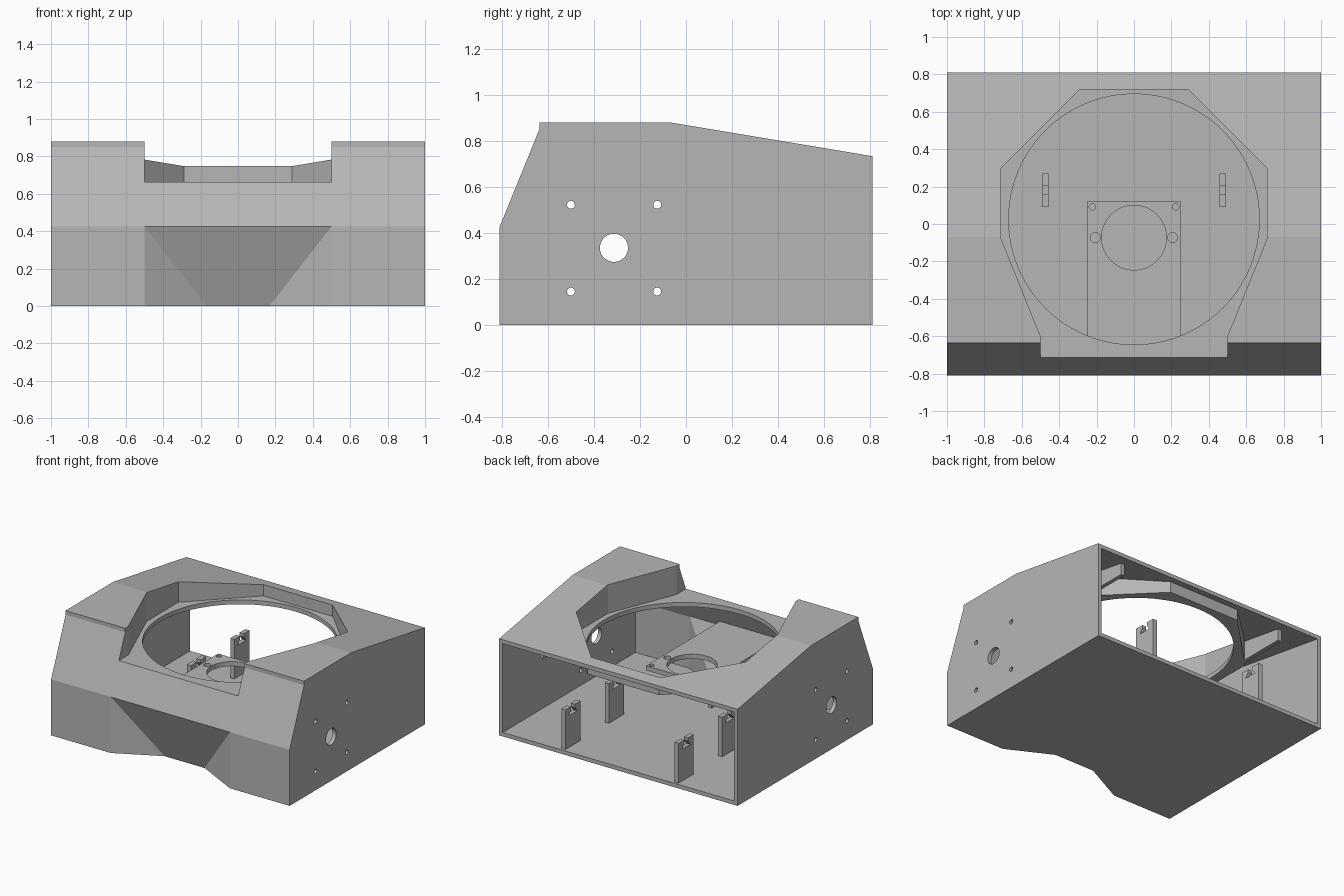
import bpy, bmesh, math
from mathutils import Vector

cube = bpy.data.objects.get("Cube")
if cube:
    bpy.data.objects.remove(cube, do_unlink=True)

grey = bpy.data.materials.new("plain_grey")
grey.use_nodes = True
colour = (0.47, 0.47, 0.47, 1)
grey.diffuse_color = colour
grey.node_tree.nodes["Principled BSDF"].inputs["Base Color"].default_value = colour
T = 0.03  # wall thickness


def finish(name, bm):
    bmesh.ops.recalc_face_normals(bm, faces=bm.faces)
    mesh = bpy.data.meshes.new(name)
    bm.to_mesh(mesh)
    bm.free()
    mesh.materials.append(grey)
    ob = bpy.data.objects.new(name, mesh)
    bpy.context.collection.objects.link(ob)
    return ob


def prism(name, points, lo, hi, axis):
    """Extrude a 2D outline along x (outline in y, z) or z (outline in x, y)."""
    bm = bmesh.new()
    place = (lambda p: (lo, p[0], p[1])) if axis == "x" else (lambda p: (p[0], p[1], lo))
    face = bm.faces.new([bm.verts.new(place(p)) for p in points])
    new = bmesh.ops.extrude_face_region(bm, geom=[face])["geom"]
    step = Vector((hi - lo, 0, 0)) if axis == "x" else Vector((0, 0, hi - lo))
    bmesh.ops.translate(bm, vec=step, verts=[v for v in new if isinstance(v, bmesh.types.BMVert)])
    return finish(name, bm)


def hull(name, points):
    bm = bmesh.new()
    for p in points:
        bm.verts.new(p)
    bmesh.ops.convex_hull(bm, input=bm.verts)
    return finish(name, bm)


def disc(cx, cy, r, n=72):
    return [(cx + r * math.cos(2 * math.pi * i / n), cy + r * math.sin(2 * math.pi * i / n))
            for i in range(n)]


def box(name, x0, x1, y0, y1, z0, z1):
    return prism(name, [(x0, y0), (x1, y0), (x1, y1), (x0, y1)], z0, z1, "z")


def cut(target, cutter):
    mod = target.modifiers.new("cut", "BOOLEAN")
    mod.operation = "DIFFERENCE"
    mod.solver = "EXACT"
    mod.object = cutter
    bpy.context.view_layer.objects.active = target
    bpy.ops.object.modifier_apply(modifier=mod.name)
    bpy.data.objects.remove(cutter, do_unlink=True)


def mirrored(half):
    return half + [(-x, y) for x, y in reversed(half)]


# Outer housing and the hollow inside it, open at the back
body = prism("housing", [(-0.81, 0), (-0.81, 0.425), (-0.637, 0.85), (-0.637, 0.88),
                         (-0.07, 0.88), (0.81, 0.733), (0.81, 0)], -1, 1, "x")
void = prism("hollow", [(-0.78, T), (-0.78, 0.42), (-0.61, 0.835), (-0.61, 0.85),
                        (-0.07, 0.85), (0.9, 0.688), (0.9, T)], T - 1, 1 - T, "x")

# Tray walls, recess backing and hanging ribs stay solid inside the hollow
cut(void, prism("tray", mirrored([(0.53, -0.95), (0.53, -0.6), (0.74, -0.085),
                                  (0.74, 0.31), (0.3, 0.75)]), 0.63, 1, "z"))
cut(void, hull("backing", [(s * x, y, z) for s in (-1, 1) for x, y, z in
                           [(0.53, -0.9, 0.45), (0.53, -0.785, 0.45), (0.53, -0.9, -0.1),
                            (0.53, -0.785, -0.1), (0.1, -0.56, -0.1)]]))
for s in (-1, 1):
    a, b = sorted((s * 0.69, s * 0.72))
    cut(void, box("rib", a, b, 0.25, 0.72, 0.63, 1))
cut(body, void)

# Tray opening with a round hole in its floor
cut(body, prism("tray_opening", mirrored([(0.5, -0.95), (0.5, -0.6), (0.71, -0.08),
                                          (0.71, 0.3), (0.29, 0.72)]), 0.663, 1.2, "z"))
cut(body, prism("tray_hole", disc(0, 0.025, 0.67, 96), 0.5, 0.8, "z"))

# Sloping recess low on the front
cut(body, hull("front_recess", [(s * x, y, z) for s in (-1, 1) for x, y, z in
                                [(0.5, -0.9, 0.425), (0.5, -0.81, 0.425), (0.5, -0.9, -0.1),
                                 (0.5, -0.81, -0.1), (0.09, -0.6, -0.1)]]))

# Side holes: a large one with four screw holes around it
cut(body, prism("side_hole", disc(-0.313, 0.335, 0.061), -1.2, 1.2, "x"))
for y in (-0.5, -0.125):
    for z in (0.145, 0.522):
        cut(body, prism("screw_hole", disc(y, z, 0.017, 24), -1.2, 1.2, "x"))

# Mounting shelf fixed to the front wall
shelf = box("mounting_shelf", -0.25, 0.25, -0.785, 0.12, 0.43, 0.465)
holes = [(0, -0.073, 0.173)]
for s in (-1, 1):
    holes += [(s * 0.207, -0.073, 0.026), (s * 0.223, 0.092, 0.017)]
for x, y, r in holes:
    cut(shelf, prism("shelf_hole", disc(x, y, r), 0.3, 0.6, "z"))

# Four notched clips standing on the floor
for side, x in (("left", 0.475), ("right", -0.475)):
    for place, y in (("middle", 0.18), ("rear", 0.7)):
        outline = [(-0.09, T - 0.01), (-0.09, 0.33), (-0.023, 0.33), (-0.023, 0.305), (-0.05, 0.27),
                   (0.05, 0.27), (0.023, 0.305), (0.023, 0.33), (0.09, 0.33), (0.09, T - 0.01)]
        prism(f"{side}_{place}_clip", [(y + p, z) for p, z in outline],
              x - 0.017, x + 0.017, "x")

# Smooth only the round holes
for ob in (body, shelf):
    bpy.ops.object.select_all(action="DESELECT")
    ob.select_set(True)
    bpy.context.view_layer.objects.active = ob
    bpy.ops.object.shade_smooth_by_angle(angle=math.radians(6))
